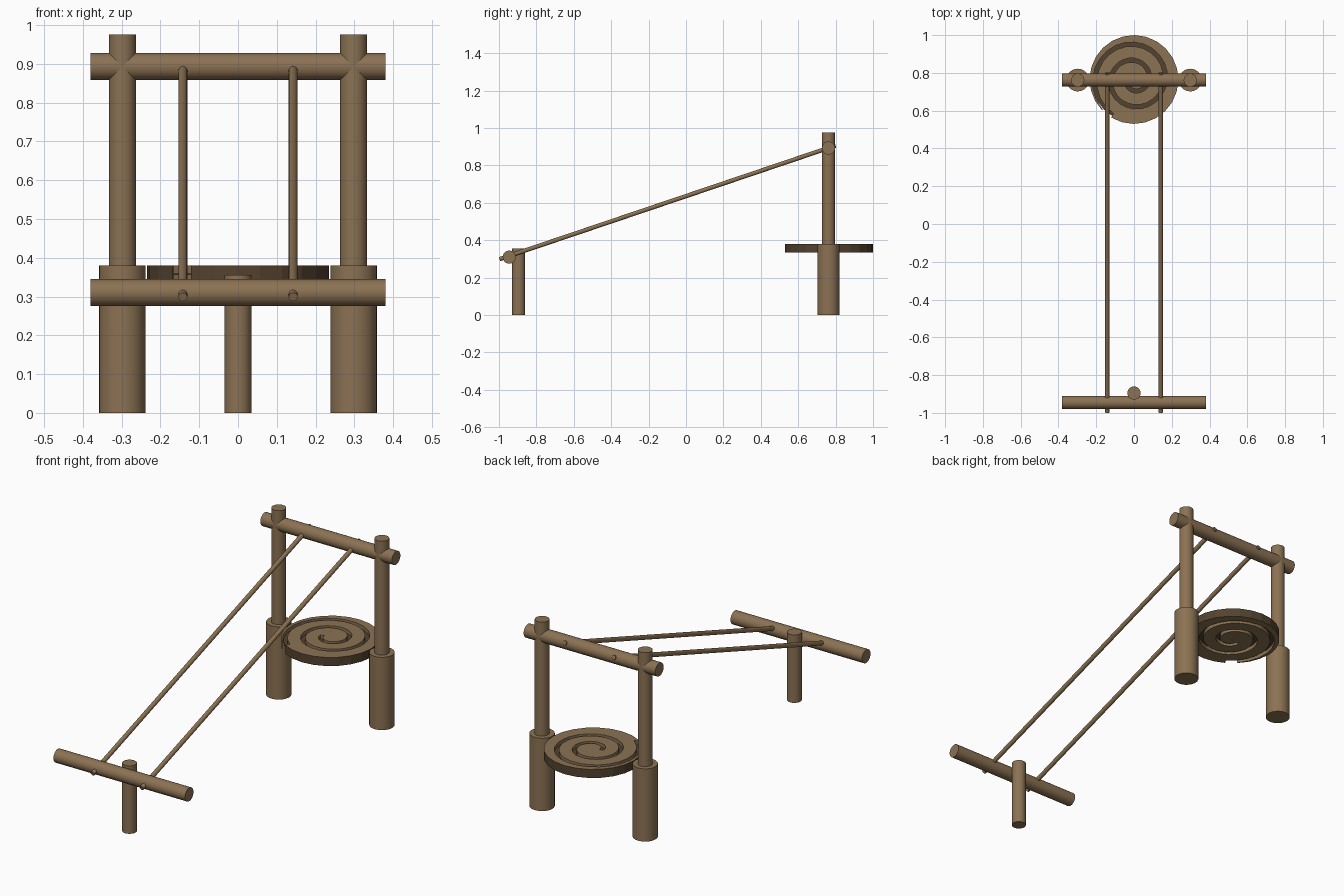
import bpy, bmesh, math
from mathutils import Vector

if "Cube" in bpy.data.objects:
    bpy.data.objects.remove(bpy.data.objects["Cube"])


def material(name, rgb):
    m = bpy.data.materials.new(name)
    m.diffuse_color = (*rgb, 1)
    m.use_nodes = True
    m.node_tree.nodes["Principled BSDF"].inputs["Base Color"].default_value = m.diffuse_color
    return m


WOOD = material("brown wood", (0.26, 0.168, 0.087))
DARK = material("dark wood", (0.088, 0.055, 0.028))


def rod(name, a, b, r, sides=32, mat=WOOD):
    """Round bar between two points, smooth sides and flat ends."""
    a, b = Vector(a), Vector(b)
    bpy.ops.mesh.primitive_cylinder_add(vertices=sides, radius=r, depth=(b - a).length,
                                        location=(a + b) / 2)
    ob = bpy.context.object
    ob.rotation_euler = (b - a).to_track_quat('Z', 'Y').to_euler()
    ob.name = name
    ob.data.materials.append(mat)
    bpy.ops.object.shade_smooth_by_angle(angle=math.radians(40))
    return ob


# rear posts: thick foot with a thinner upright; sloping rails
for side, s in (("left", -1), ("right", 1)):
    rod(f"{side}_post_foot", (0.298 * s, 0.762, 0), (0.298 * s, 0.762, 0.38), 0.06)
    rod(f"{side}_post_upright", (0.298 * s, 0.762, 0.37), (0.298 * s, 0.762, 0.975), 0.035)
    rod(f"{side}_rail", (0.142 * s, -0.997, 0.299), (0.142 * s, 0.80, 0.9065), 0.0115, 16)

# crossbars and front post
rod("rear_crossbar", (-0.38, 0.762, 0.893), (0.38, 0.762, 0.893), 0.035)
rod("front_crossbar", (-0.38, -0.945, 0.31), (0.38, -0.945, 0.31), 0.035)
rod("front_post", (0, -0.895, 0), (0, -0.895, 0.355), 0.035)

# coiled seat disc: a slab cut by a spiral groove that opens at the rim
CX, CY, Z0, Z1 = 0, 0.765, 0.335, 0.38
R, W, STEP, END = 0.235, 0.022, 15, 765
START = 239                     # angle of the rim opening, coil runs clockwise


def groove(t):
    return 0.222 - 0.085 * t / 360


def rim(t):
    return R


def outside(t):
    return groove(t - 360) - W / 2


def inside(t):
    return groove(t) + W / 2


def core(t):
    return 0.002


def strip(bm, t0, t1, inner, outer, rim_mat):
    rings = []
    for t in range(t0, t1 + 1, STEP):
        a = math.radians(START - t)
        rings.append([bm.verts.new((CX + r * math.cos(a), CY + r * math.sin(a), z))
                      for r, z in ((inner(t), Z0), (outer(t), Z0), (outer(t), Z1), (inner(t), Z1))])
    for p, q in zip(rings, rings[1:]):
        for i in range(4):
            j = (i + 1) % 4
            f = bm.faces.new((p[i], p[j], q[j], q[i]))
            f.material_index = rim_mat if i == 1 else 0
    bm.faces.new(rings[0])
    bm.faces.new(rings[-1][::-1])


bm = bmesh.new()
strip(bm, STEP, 360, inside, rim, 1)
strip(bm, 360, END, inside, outside, 0)
strip(bm, END, END + 360, core, outside, 0)
bmesh.ops.recalc_face_normals(bm, faces=bm.faces)
mesh = bpy.data.meshes.new("seat_disc")
bm.to_mesh(mesh)
bm.free()
mesh.materials.append(WOOD)
mesh.materials.append(DARK)
bpy.context.collection.objects.link(bpy.data.objects.new("seat_disc", mesh))

# dark web closing the groove at mid height
rod("seat_groove_floor", (CX, CY, 0.355), (CX, CY, 0.36), 0.225, 24, DARK)
